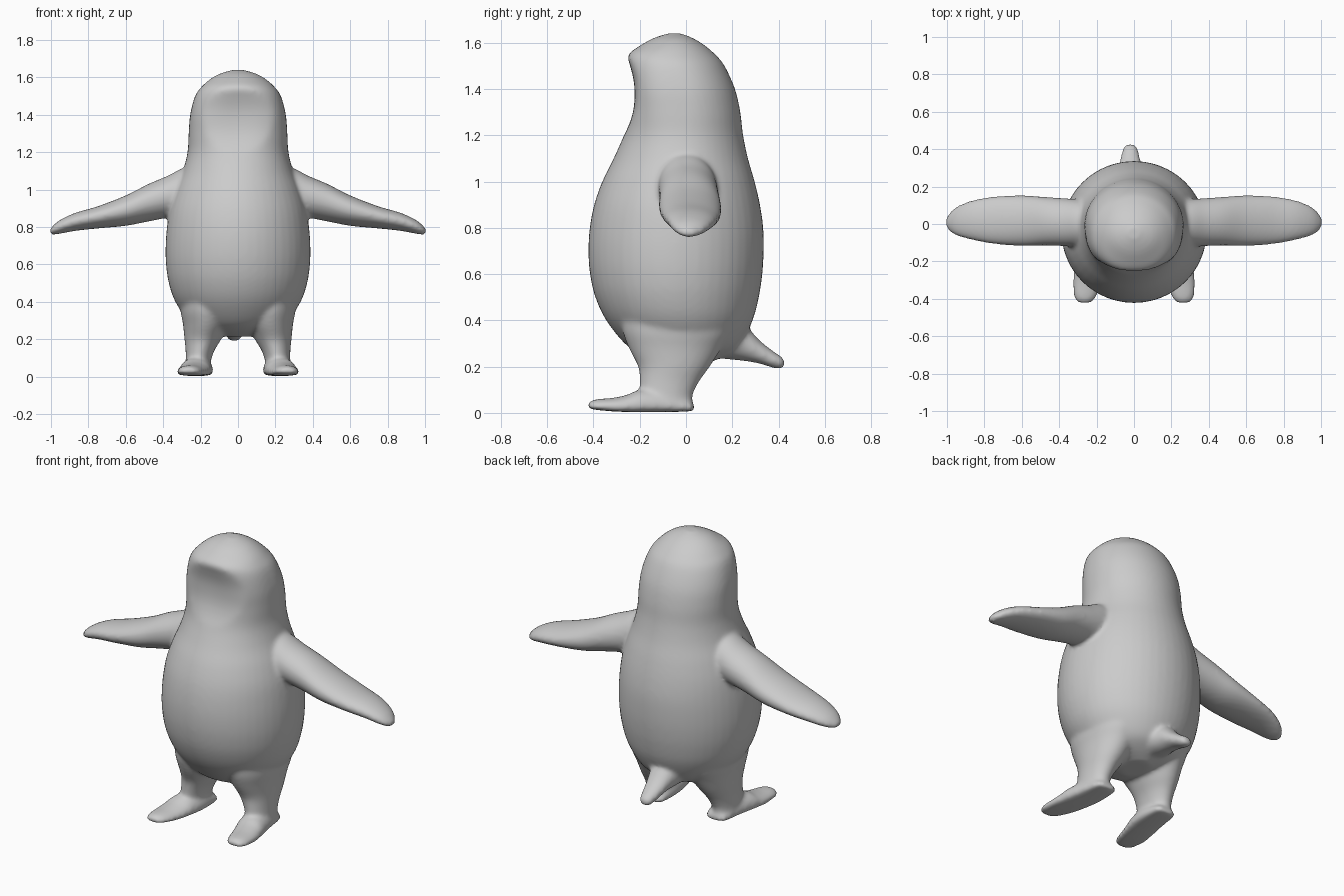
import bpy, bmesh, math
from mathutils import Vector

grey = bpy.data.materials.new("plain grey")
grey.diffuse_color = (0.6, 0.6, 0.6, 1)
bm = bmesh.new()
SEG, SUB = 48, 4


def spline(rows):
    """Smoothly interpolate a list of ring parameters."""
    out = []
    for i in range(len(rows) - 1):
        a, b, c, d = (rows[max(0, min(len(rows) - 1, i + k))] for k in (-1, 0, 1, 2))
        for s in range(SUB):
            t = s / SUB
            out.append([0.5 * (2 * q + (r - p) * t + (2 * p - 5 * q + 4 * r - w) * t * t
                               + (3 * q - p - 3 * r + w) * t ** 3)
                        for p, q, r, w in zip(a, b, c, d)])
    return out + [list(rows[-1])]


def loft(rows, point):
    """Closed tube: point(row, angle) places each ring vertex."""
    rings = [[bm.verts.new(point(r, 2 * math.pi * k / SEG)) for k in range(SEG)]
             for r in spline(rows)]
    faces = [bm.faces.new((a[k], a[(k + 1) % SEG], b[(k + 1) % SEG], b[k]))
             for a, b in zip(rings, rings[1:]) for k in range(SEG)]
    faces += [bm.faces.new(rings[0][::-1]), bm.faces.new(rings[-1])]
    bmesh.ops.recalc_face_normals(bm, faces=faces)


# Torso and head: z, half width, front y, back y, front squareness
body = [(.215, .07, -.08, .10, 2), (.25, .19, -.19, .17, 2), (.3, .265, -.265, .235, 2),
        (.4, .335, -.345, .288, 2), (.5, .37, -.392, .315, 2), (.6, .385, -.415, .33, 2),
        (.7, .387, -.422, .336, 2), (.8, .38, -.416, .334, 2), (.9, .365, -.397, .32, 2),
        (1.0, .335, -.362, .297, 2), (1.1, .295, -.313, .268, 2.05), (1.2, .27, -.27, .247, 2.2),
        (1.3, .264, -.247, .235, 2.5), (1.4, .256, -.246, .212, 2.6), (1.5, .23, -.254, .167, 2.4),
        (1.55, .195, -.248, .126, 2.2), (1.59, .15, -.195, .079, 2), (1.62, .098, -.14, .03, 2),
        (1.64, .03, -.08, -.02, 2)]


def body_point(r, a):
    z, rx, front, back, p = r
    c, s = math.cos(a), math.sin(a)
    e = 2 / p if s < 0 else 1
    x = rx * math.copysign(abs(c) ** e, c)
    y = (front + back) / 2 + (back - front) / 2 * math.copysign(abs(s) ** e, s)
    # Scooped oval face below the brow
    if y < -.1:
        d = (x / .19) ** 2 + ((z - 1.41) / (.13 if z > 1.41 else .22)) ** 2
        y += .024 * max(0, 1 - d)
    return Vector((x, y, z))


loft(body, body_point)

# Wings: x, centre y, centre z, half depth, half thickness
wing = [(.12, .0, 1.0, .11, .15), (.28, .005, .985, .125, .135), (.38, .01, .96, .128, .112),
        (.48, .015, .93, .13, .1), (.6, .018, .888, .136, .081), (.75, .02, .852, .127, .059),
        (.87, .02, .828, .105, .048), (.95, .015, .802, .077, .037), (.99, .01, .783, .045, .024),
        (1.007, .01, .776, .015, .01)]
# Legs: z, centre x, centre y, half width, half depth
leg = [(.46, .17, -.04, .13, .24), (.36, .17, -.04, .137, .235), (.28, .172, -.047, .122, .2),
       (.2, .188, -.052, .098, .155), (.14, .203, -.07, .077, .13),
       (.08, .213, -.085, .067, .115), (.04, .215, -.085, .067, .112), (.01, .215, -.085, .06, .1)]
# Feet: y, centre x, half width, sole z, top z
foot = [(.035, .205, .04, .012, .035), (.01, .207, .065, .006, .06), (-.1, .212, .08, .003, .1),
        (-.2, .228, .084, .003, .1), (-.25, .238, .082, .004, .08), (-.31, .25, .077, .006, .066),
        (-.38, .26, .063, .012, .06), (-.412, .263, .045, .017, .052), (-.425, .264, .02, .024, .04)]

for side in (1, -1):
    loft(wing, lambda r, a: Vector((side * r[0], r[1] + r[3] * math.cos(a),
                                    r[2] + r[4] * math.sin(a) - .04 * r[3] * math.cos(a))))
    loft(leg, lambda r, a: Vector((side * (r[1] + r[3] * math.cos(a)),
                                   r[2] + r[4] * math.sin(a), r[0])))

    def foot_point(r, a):
        y, x, w, lo, hi = r
        mid = lo + (hi - lo) * .3
        s = math.sin(a)
        h = (hi - mid) * s if s > 0 else -(mid - lo) * abs(s) ** .5
        return Vector((side * (x + w * math.cos(a)), y, mid + h))
    loft(foot, foot_point)

# Tail: y, centre z, half width, half height
tail = [(.08, .33, .12, .09), (.18, .32, .1, .088), (.26, .298, .075, .075),
        (.32, .262, .06, .05), (.38, .229, .046, .036), (.412, .217, .036, .027),
        (.428, .213, .014, .012)]
loft(tail, lambda r, a: Vector((-.02 + r[2] * math.cos(a), r[0], r[1] + r[3] * math.sin(a))))

# Fuse the parts into one soft skin
mesh = bpy.data.meshes.new("bird_body")
bm.to_mesh(mesh)
bm.free()
mesh.materials.append(grey)
bird = bpy.data.objects.new("bird_body", mesh)
bpy.context.collection.objects.link(bird)
fuse = bird.modifiers.new("fuse", 'REMESH')
fuse.mode = 'VOXEL'
fuse.voxel_size = .011
fuse.use_smooth_shade = True
soft = bird.modifiers.new("soften", 'SMOOTH')
soft.factor = .5
soft.iterations = 10
